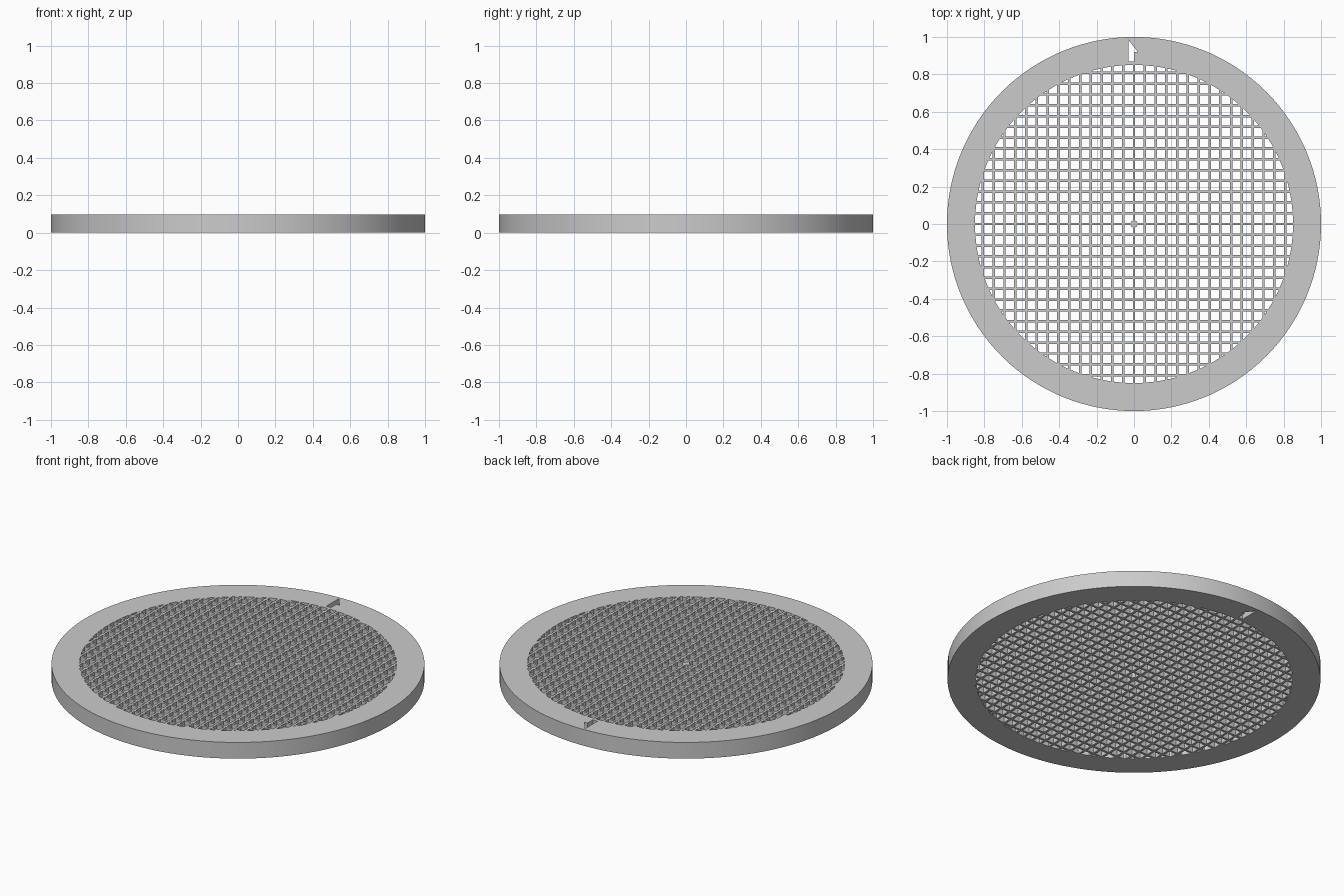
import bpy
import bmesh
from mathutils import Matrix, Vector

cube = bpy.data.objects.get("Cube")
if cube:
    bpy.data.objects.remove(cube, do_unlink=True)

HEIGHT = 0.096
INNER_RADIUS = 0.85
PITCH = 0.0577
HOLE = 0.0445
CELLS = 15

grey = bpy.data.materials.new("light grey")
grey.use_nodes = True
grey.diffuse_color = (0.6, 0.6, 0.6, 1)
grey.node_tree.nodes["Principled BSDF"].inputs["Base Color"].default_value = (0.6, 0.6, 0.6, 1)


def add_object(name, bm):
    mesh = bpy.data.meshes.new(name)
    bmesh.ops.recalc_face_normals(bm, faces=bm.faces)
    bm.to_mesh(mesh)
    bm.free()
    obj = bpy.data.objects.new(name, mesh)
    bpy.context.collection.objects.link(obj)
    mesh.materials.append(grey)
    return obj


def cylinder(name, radius, depth, sides):
    bm = bmesh.new()
    bmesh.ops.create_cone(bm, cap_ends=True, segments=sides, radius1=radius, radius2=radius,
                          depth=depth, matrix=Matrix.Translation((0, 0, HEIGHT / 2)))
    return add_object(name, bm)


def boolean(obj, tool, operation):
    """Apply a boolean and discard the helper."""
    tool.hide_render = True
    mod = obj.modifiers.new(operation, 'BOOLEAN')
    mod.operation = operation
    mod.solver = 'EXACT'
    mod.object = tool
    bpy.ops.object.select_all(action='DESELECT')
    bpy.context.view_layer.objects.active = obj
    obj.select_set(True)
    bpy.ops.object.modifier_apply(modifier=mod.name)
    bpy.data.objects.remove(tool, do_unlink=True)


# Square hole pattern, with a bar on each centre line
bm = bmesh.new()
for i in range(-CELLS, CELLS):
    for j in range(-CELLS, CELLS):
        centre = Vector(((i + 0.5) * PITCH, (j + 0.5) * PITCH, HEIGHT / 2))
        if centre.length < INNER_RADIUS + PITCH:
            size = Matrix.Diagonal((HOLE, HOLE, HEIGHT * 2, 1))
            bmesh.ops.create_cube(bm, size=1, matrix=Matrix.Translation(centre) @ size)
holes = add_object("grid_holes", bm)

# Trim the holes to the round rim and keep a small hub at the centre
boolean(holes, cylinder("rim_trim", INNER_RADIUS, HEIGHT * 1.5, 128), 'INTERSECT')
boolean(holes, cylinder("hub_trim", 0.02, HEIGHT * 3, 16), 'DIFFERENCE')

# Half arrow slot through the rim
outline = [(-0.03, 0.87), (0, 0.87), (0, 0.92), (0.02, 0.92), (-0.03, 0.985)]
bm = bmesh.new()
face = bm.faces.new([bm.verts.new((x, y, -HEIGHT)) for x, y in outline])
top = bmesh.ops.extrude_face_region(bm, geom=[face])["geom"]
bmesh.ops.translate(bm, vec=(0, 0, HEIGHT * 3),
                    verts=[v for v in top if isinstance(v, bmesh.types.BMVert)])
arrow = add_object("arrow_slot", bm)

# Round plate with the grid and the slot cut through
plate = cylinder("grid_plate", 1, HEIGHT, 128)
boolean(plate, holes, 'DIFFERENCE')
boolean(plate, arrow, 'DIFFERENCE')
bpy.ops.object.shade_smooth_by_angle()
